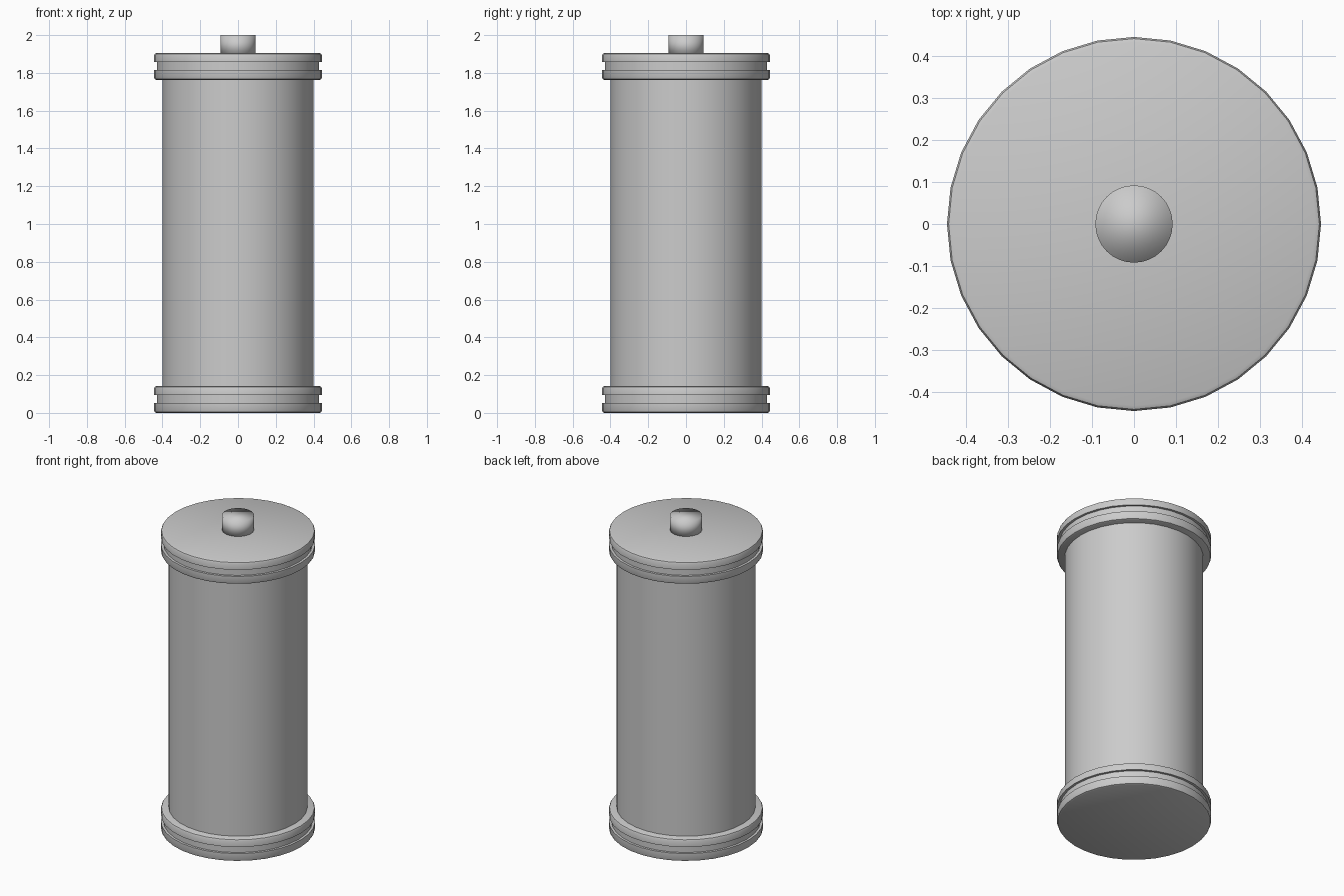
import bpy, bmesh, math

if "Cube" in bpy.data.objects:
    bpy.data.objects.remove(bpy.data.objects["Cube"])

SEGMENTS = 32


def lathe(name, profile, angle=math.radians(40)):
    """Spin an (r, z) profile that begins and ends off-axis; close the ends with flat caps."""
    bm = bmesh.new()
    rings = []
    for r, z in profile:
        rings.append([bm.verts.new((r * math.cos(2 * math.pi * i / SEGMENTS),
                                    r * math.sin(2 * math.pi * i / SEGMENTS), z))
                      for i in range(SEGMENTS)])
    for a, b in zip(rings, rings[1:]):
        for i in range(SEGMENTS):
            j = (i + 1) % SEGMENTS
            bm.faces.new((a[i], a[j], b[j], b[i]))
    bm.faces.new(rings[0][::-1])
    bm.faces.new(rings[-1])
    mesh = bpy.data.meshes.new(name)
    bm.to_mesh(mesh)
    bm.free()
    obj = bpy.data.objects.new(name, mesh)
    bpy.context.collection.objects.link(obj)
    bpy.ops.object.select_all(action='DESELECT')
    obj.select_set(True)
    bpy.context.view_layer.objects.active = obj
    if angle is None:
        bpy.ops.object.shade_smooth()
    else:
        bpy.ops.object.shade_smooth_by_angle(angle=angle)
    return obj


# Grooved end cap profile, softened at its outer rims
R, GROOVE, H = 0.445, 0.43, 0.142
cap = [(R - 0.013, 0), (R - 0.004, 0.004), (R, 0.013),
       (R, 0.052), (GROOVE, 0.052), (GROOVE, 0.094), (R, 0.094),
       (R, H - 0.013), (R - 0.004, H - 0.004), (R - 0.013, H)]

# Two end caps
lathe("bottom_cap", cap)
lathe("top_cap", [(r, z + 1.905 - H) for r, z in cap])

# Canister body
lathe("body", [(0.4, 0.13), (0.4, 1.775)])

# Terminal knob, softly shaded over its flat top
lathe("knob", [(0.092, 1.89), (0.092, 2.0)], angle=None)
